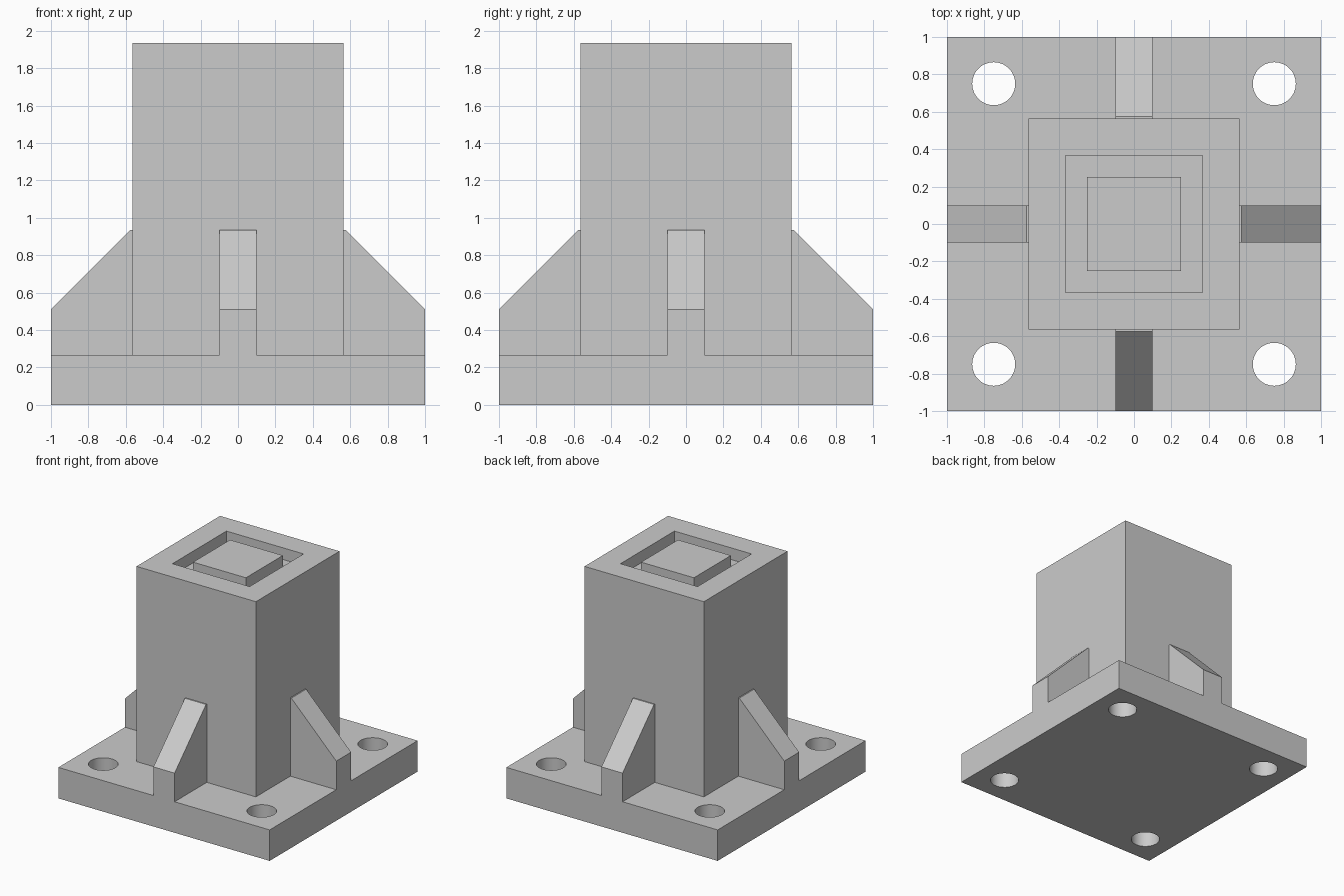
import bpy, bmesh, math
from mathutils import Matrix

if "Cube" in bpy.data.objects:
    bpy.data.objects.remove(bpy.data.objects["Cube"])

grey = bpy.data.materials.new("plain grey")
grey.diffuse_color = (0.6, 0.6, 0.6, 1)
grey.use_nodes = True
grey.node_tree.nodes["Principled BSDF"].inputs["Base Color"].default_value = grey.diffuse_color

PLATE_TOP, COLUMN_TOP = 0.265, 1.935
COLUMN, RECESS, ISLAND = 0.565, 0.365, 0.25   # half widths
RECESS_DEPTH = 0.1


def finish(name, bm):
    bmesh.ops.recalc_face_normals(bm, faces=bm.faces)
    mesh = bpy.data.meshes.new(name)
    bm.to_mesh(mesh)
    bm.free()
    mesh.materials.append(grey)
    obj = bpy.data.objects.new(name, mesh)
    bpy.context.collection.objects.link(obj)
    return obj


def block(name, half, z0, z1):
    bm = bmesh.new()
    m = Matrix.Translation((0, 0, (z0 + z1) / 2)) @ Matrix.Diagonal((2 * half, 2 * half, z1 - z0, 1))
    bmesh.ops.create_cube(bm, size=1, matrix=m)
    return finish(name, bm)


def boolean(target, other, operation):
    mod = target.modifiers.new(other.name, 'BOOLEAN')
    mod.operation, mod.solver, mod.object = operation, 'EXACT', other
    bpy.context.view_layer.objects.active = target
    bpy.ops.object.modifier_apply(modifier=mod.name)
    bpy.data.objects.remove(other)


# Base plate, joined with the column
mount = block("mount", 1.0, 0, PLATE_TOP)
boolean(mount, block("column", COLUMN, 0.1, COLUMN_TOP), 'UNION')

# Four sloped gussets, flush with the plate edges
profile = [(0.5, 0.1), (1, 0.1), (1, 0.51), (0.575, 0.935), (0.5, 0.935)]
for i in range(4):
    bm = bmesh.new()
    face = bm.faces.new([bm.verts.new((x, -0.1, z)) for x, z in profile])
    side = bmesh.ops.extrude_face_region(bm, geom=[face])["geom"]
    bmesh.ops.translate(bm, vec=(0, 0.2, 0), verts=[v for v in side if isinstance(v, bmesh.types.BMVert)])
    bmesh.ops.rotate(bm, verts=bm.verts, matrix=Matrix.Rotation(i * math.pi / 2, 3, 'Z'))
    boolean(mount, finish("gusset", bm), 'UNION')

# Bolt holes through the plate corners
bm = bmesh.new()
for x in (-0.75, 0.75):
    for y in (-0.75, 0.75):
        bmesh.ops.create_cone(bm, cap_ends=True, segments=48, radius1=0.115, radius2=0.115,
                              depth=1, matrix=Matrix.Translation((x, y, 0)))
boolean(mount, finish("bolt_holes", bm), 'DIFFERENCE')

# Square channel in the column top, leaving a raised island
channel = block("channel", RECESS, COLUMN_TOP - RECESS_DEPTH, COLUMN_TOP + 0.2)
boolean(channel, block("island", ISLAND, 1.0, 3.0), 'DIFFERENCE')
boolean(mount, channel, 'DIFFERENCE')

# Smooth hole walls, sharp edges elsewhere
mount.select_set(True)
bpy.context.view_layer.objects.active = mount
bpy.ops.object.shade_smooth_by_angle(angle=math.radians(30))
